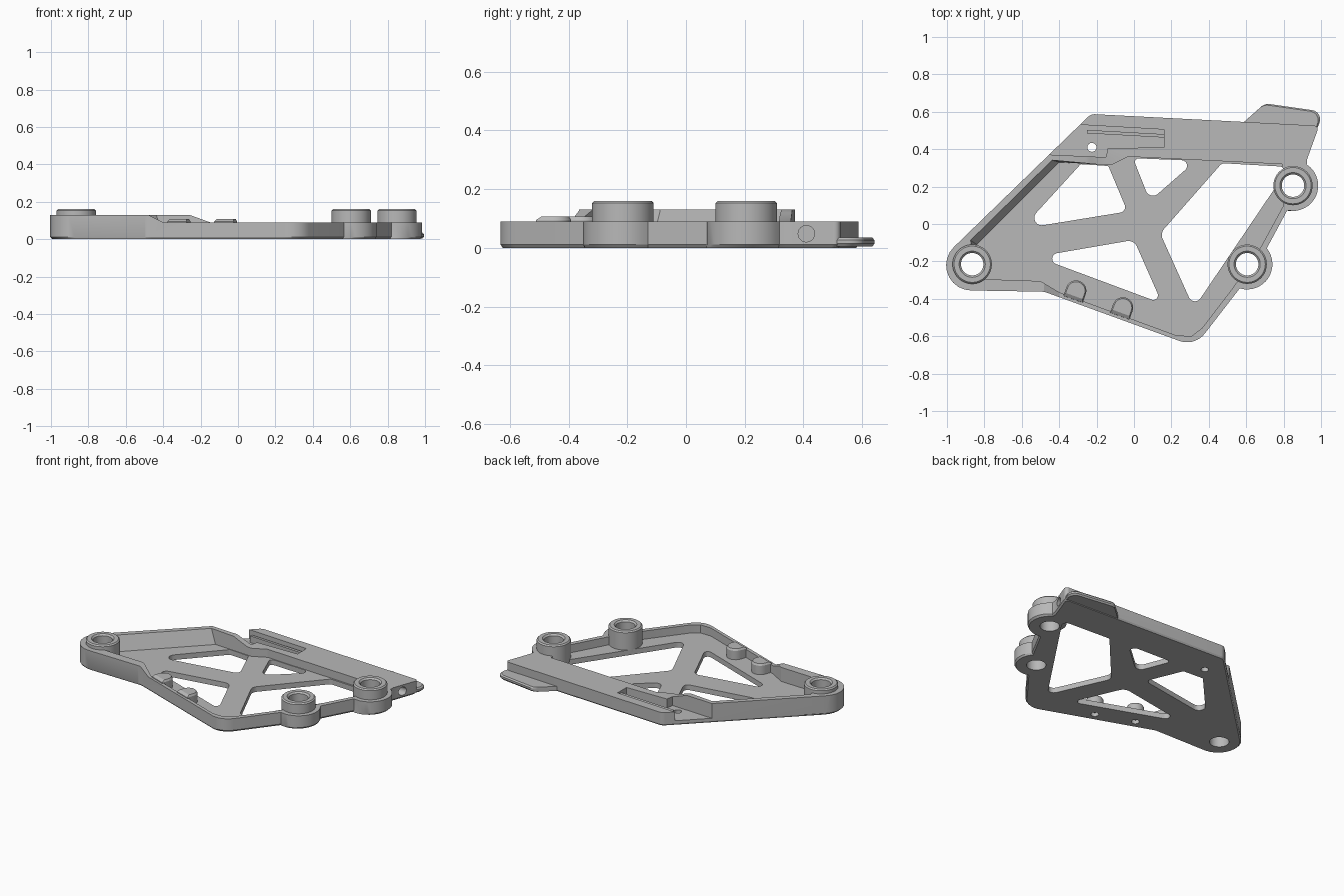
import bpy, bmesh, math
from mathutils import Matrix, Vector

cube = bpy.data.objects.get("Cube")
if cube:
    bpy.data.objects.remove(cube, do_unlink=True)

grey = bpy.data.materials.new("satin grey")
grey.use_nodes = True
grey.diffuse_color = (0.48, 0.48, 0.48, 1)
grey.node_tree.nodes["Principled BSDF"].inputs["Base Color"].default_value = (0.48, 0.48, 0.48, 1)


def fillet(corners, steps=9):
    """Round each (x, y, radius) corner of a polygon."""
    out = []
    for i, (x, y, r) in enumerate(corners):
        p = Vector((x, y))
        if r == 0:
            out.append(p)
            continue
        a = (Vector(corners[i - 1][:2]) - p).normalized()
        b = (Vector(corners[(i + 1) % len(corners)][:2]) - p).normalized()
        half = a.angle(b) / 2
        centre = p + (a + b).normalized() * r / math.sin(half)
        start = p + a * r / math.tan(half) - centre
        end = p + b * r / math.tan(half) - centre
        turn = math.atan2(start.x * end.y - start.y * end.x, start.dot(end))
        out += [centre + Matrix.Rotation(turn * k / steps, 2) @ start for k in range(steps + 1)]
    return out


def arc(cx, cy, r, a0, a1, steps=16):
    """Sharp corners along an arc, angles in degrees."""
    angles = [math.radians(a0 + (a1 - a0) * k / steps) for k in range(steps + 1)]
    return [(cx + r * math.cos(a), cy + r * math.sin(a), 0) for a in angles]


def circle(r, n=48):
    return [Vector((r * math.cos(math.tau * k / n), r * math.sin(math.tau * k / n))) for k in range(n)]


def loft(name, rings, matrix=Matrix()):
    """Closed solid through a list of (points, z) rings, facing outward."""
    bm = bmesh.new()
    loops = [[bm.verts.new((p[0], p[1], z)) for p in pts] for pts, z in rings]
    bm.faces.new(loops[0][::-1])
    bm.faces.new(loops[-1])
    for lo, hi in zip(loops, loops[1:]):
        for i in range(len(lo)):
            bm.faces.new((lo[i - 1], lo[i], hi[i], hi[i - 1]))
    bm.transform(matrix)
    if bm.calc_volume(signed=True) < 0:
        bmesh.ops.reverse_faces(bm, faces=bm.faces)
    mesh = bpy.data.meshes.new(name)
    bm.to_mesh(mesh)
    bm.free()
    mesh.materials.append(grey)
    ob = bpy.data.objects.new(name, mesh)
    bpy.context.collection.objects.link(ob)
    return ob


def cut(target, name, rings, matrix=Matrix()):
    tool = loft(name, rings, matrix)
    mod = target.modifiers.new(name, "BOOLEAN")
    mod.operation, mod.solver, mod.object = "DIFFERENCE", "EXACT", tool
    bpy.context.view_layer.objects.active = target
    bpy.ops.object.modifier_apply(modifier=mod.name)
    bpy.data.objects.remove(tool, do_unlink=True)


def span(pts, z0, z1):
    return [(pts, z0), (pts, z1)]


def at(x, y):
    return Matrix.Translation((x, y, 0))


bosses = [(-0.865, -0.215), (0.605, -0.215), (0.85, 0.205)]

# Main frame: outline with boss lobes and a chamfered underside
outline = fillet([(-1.197, -0.35, 0.135), (-0.48, -0.362, 0.1), (0.325, -0.655, 0.12)]
                 + arc(*bosses[1], 0.135, -107, 39) + arc(*bosses[2], 0.135, -103, 57)
                 + [(0.925, 0.345, 0), (0.99, 0.525, 0.02), (-0.23, 0.588, 0.05)])
underside = [p * 0.988 for p in outline]
frame = loft("frame", [(underside, 0), (outline, 0.011), (outline, 0.15)])

# Truss windows
windows = [
    [(-0.6, -0.025, 0.04), (-0.035, 0.067, 0.03), (-0.137, 0.31, 0.015), (-0.285, 0.32, 0.015)],
    [(-0.005, 0.352, 0.02), (0.085, 0.124, 0.04), (0.33, 0.338, 0.03)],
    [(0.47, 0.325, 0.03), (0.14, -0.05, 0.05), (0.32, -0.45, 0.035), (0.83, 0.305, 0.03)],
    [(-0.522, -0.175, 0.03), (0.15, -0.425, 0.025), (0.0, -0.085, 0.05)]]
for corners in windows:
    cut(frame, "window", span(fillet(corners), -0.1, 0.3))

# Holes: mounting bosses, pocket pin, pads from below, side bore
pads = [(-0.33, -0.413), (-0.08, -0.503)]
inward = Vector((0.34, 0.94)).normalized()
for x, y in bosses:
    cut(frame, "bore", span(circle(0.06), -0.1, 0.3), at(x, y))
cut(frame, "pin_hole", span(circle(0.024, 24), -0.1, 0.3), at(-0.225, 0.41))
for p in pads:
    centre = Vector(p) + inward * 0.06
    cut(frame, "pad_hole", span(circle(0.025, 24), -0.1, 0.025), at(*centre))
sideways = Matrix.Translation((0.8, 0.41, 0.048)) @ Matrix.Rotation(math.pi / 2, 4, "Y")
cut(frame, "side_bore", span(circle(0.028, 24), 0, 0.4), sideways)

# Stepped rim height with ramps, then the level back strip
upright = Matrix.Rotation(math.pi / 2, 4, "X")
for ramp_top, ramp_end, z0, z1 in ((-0.26, -0.15, -0.8, 0), (-0.48, -0.40, -0.01, 0.8)):
    profile = [(-1.2, 0.13), (ramp_top, 0.13), (ramp_end, 0.09), (1.2, 0.09), (1.2, 0.3), (-1.2, 0.3)]
    cut(frame, "step", span(profile, z0, z1), upright)
cut(frame, "strip", span([(-0.6, 0.45), (0, 0.45), (0, 0.8), (-0.6, 0.8)], 0.09, 0.3))

# Main recess, with a sloping side along the long left wall
edge = [(-0.12, 0.315), (-0.03, 0.36), (0.79, 0.32), (0.8, 0.1), (0.68, -0.12),
        (0.53, -0.34), (0.365, -0.555), (0.31, -0.598), (0.23, -0.597),
        (-0.40, -0.365), (-0.5, -0.305), (-0.8, -0.295)]
low = [(-0.84, -0.11), (-0.40, 0.33)] + edge
high = [(-0.885, -0.08), (-0.45, 0.345)] + edge
cut(frame, "recess", [(low, 0.035), (high, 0.16)])

# Low pocket in the back corner
pocket = [(-0.48, 0.372), (-0.15, 0.357), (-0.14, 0.405), (0.16, 0.41),
          (0.16, 0.505), (-0.28, 0.53), (-0.4, 0.55)]
cut(frame, "pocket", span(pocket, 0.03, 0.2))
parts = [frame]

# Raised mounting rings
for name, (x, y) in zip(("left_ring", "front_ring", "back_ring"), bosses):
    ring = loft(name, [(circle(0.105), 0.02), (circle(0.105), 0.152), (circle(0.097), 0.16)], at(x, y))
    cut(ring, "bore", [(circle(0.06), -0.1), (circle(0.06), 0.15), (circle(0.08), 0.17)], at(x, y))
    parts.append(ring)

# Round-ended pads on the front rim
dome = [(x, y) for x, y, r in arc(0, 0.06, 0.055, 0, 180, 12)]
inner = [(x, y) for x, y, r in arc(0, 0.06, 0.048, 0, 180, 12)]
for i, (x, y) in enumerate(pads):
    turn = at(x, y) @ Matrix.Rotation(math.atan2(-0.34, 0.94), 4, "Z")
    rings = [([(-0.055, 0.004), (0.055, 0.004)] + dome, 0.025),
             ([(-0.055, 0.012), (0.055, 0.012)] + dome, 0.095),
             ([(-0.048, 0.03), (0.048, 0.03)] + inner, 0.107)]
    parts.append(loft("pad_%d" % (i + 1), rings, turn))

# Thin fin standing in the pocket
fin = [(-0.25, 0.485), (0.165, 0.462), (0.165, 0.48), (-0.25, 0.503)]
parts.append(loft("pocket_fin", span(fin, 0.025, 0.075)))

# Low flange behind the back bar
flange = fillet([(0.565, 0.525, 0), (0.7, 0.645, 0.06), (1.015, 0.6, 0.05), (0.975, 0.5, 0)])
inset = [p * 0.99 for p in flange]
parts.append(loft("back_flange", [(inset, 0.004), (flange, 0.014), (flange, 0.026), (inset, 0.035)]))

for ob in parts:
    bpy.ops.object.select_all(action="DESELECT")
    ob.select_set(True)
    bpy.context.view_layer.objects.active = ob
    bpy.ops.object.shade_smooth_by_angle(angle=math.radians(22))
